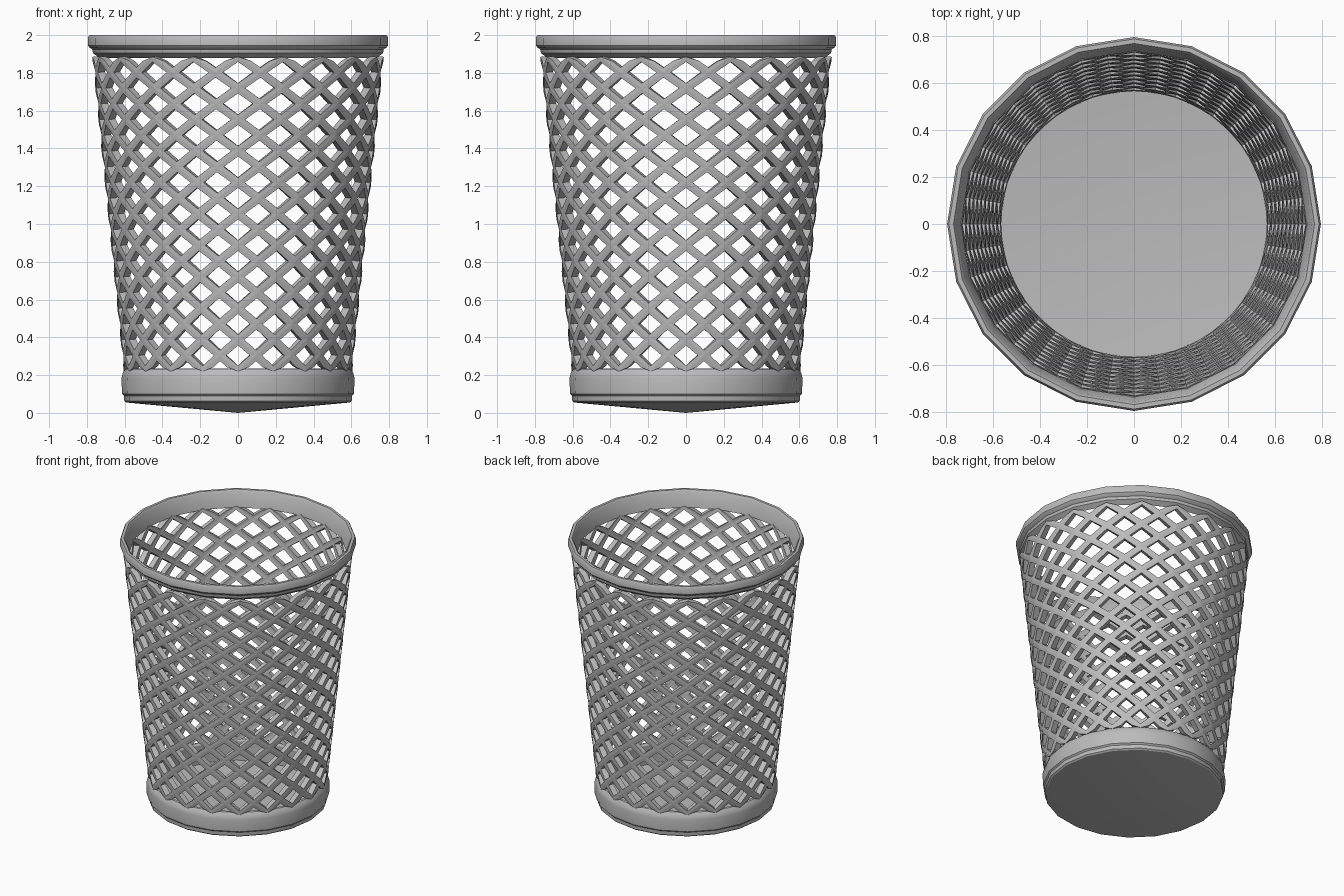
import bpy, bmesh, math
from mathutils import Vector

cube = bpy.data.objects.get("Cube")
if cube:
    bpy.data.objects.remove(cube, do_unlink=True)

SIDES = 20
ROWS = 20            # half-diamond rows in the lattice
Z_LOW, Z_HIGH = 0.22, 1.885
R_LOW, R_HIGH = 0.605, 0.772

grey = bpy.data.materials.new("grey_plastic")
grey.use_nodes = True
grey.diffuse_color = (0.5, 0.5, 0.5, 1)
grey.node_tree.nodes["Principled BSDF"].inputs["Base Color"].default_value = (0.5, 0.5, 0.5, 1)


def make_object(name, bm):
    bmesh.ops.recalc_face_normals(bm, faces=bm.faces)
    mesh = bpy.data.meshes.new(name)
    bm.to_mesh(mesh)
    bm.free()
    mesh.materials.append(grey)
    obj = bpy.data.objects.new(name, mesh)
    bpy.context.collection.objects.link(obj)
    return obj


def lathe(name, profile, closed):
    """Spin a (radius, height) profile around the z axis."""
    bm = bmesh.new()
    verts = [bm.verts.new((r, 0, z)) for r, z in profile]
    pairs = list(zip(verts, verts[1:]))
    if closed:
        pairs.append((verts[-1], verts[0]))
    edges = [bm.edges.new(p) for p in pairs]
    bmesh.ops.spin(bm, geom=verts + edges, cent=(0, 0, 0), axis=(0, 0, 1),
                   angle=math.tau, steps=SIDES)
    bmesh.ops.remove_doubles(bm, verts=bm.verts, dist=0.0005)
    obj = make_object(name, bm)
    bpy.ops.object.select_all(action='DESELECT')
    obj.select_set(True)
    bpy.context.view_layer.objects.active = obj
    bpy.ops.object.shade_smooth_by_angle(angle=math.radians(30))
    return obj


# Top rim: rolled lip with a sloping inner wall
lathe("top_rim", [
    (0.735, 1.88), (0.768, 1.905), (0.772, 1.925), (0.787, 1.935),
    (0.795, 1.945), (0.795, 1.985), (0.787, 2.0), (0.768, 2.0),
    (0.757, 1.985)], True)

# Base cup: shallow pointed underside, rounded wall, thin floor
lathe("base_cup", [
    (0, 0), (0.592, 0.055), (0.602, 0.063), (0.604, 0.09), (0.614, 0.1),
    (0.617, 0.185), (0.61, 0.212), (0.595, 0.232), (0.582, 0.235),
    (0.572, 0.22), (0.57, 0.08), (0, 0.03)], False)

# Lattice wall: staggered rings of nodes joined into diamonds
bm = bmesh.new()
rings = []
for row in range(ROWS + 1):
    t = row / ROWS
    radius = R_LOW + (R_HIGH - R_LOW) * t
    z = Z_LOW + (Z_HIGH - Z_LOW) * t
    ring = []
    for i in range(SIDES):
        a = math.tau * (i + 0.5 * (row % 2)) / SIDES
        ring.append(bm.verts.new((radius * math.cos(a), radius * math.sin(a), z)))
    rings.append(ring)

for row in range(ROWS + 1):
    shift = row % 2
    for i in range(SIDES):
        left, right = rings[row][i], rings[row][(i + 1) % SIDES]
        mid = (i + shift) % SIDES
        corners = [left]
        if row > 0:
            corners.append(rings[row - 1][mid])
        corners.append(right)
        if row < ROWS:
            corners.append(rings[row + 1][mid])
        bm.faces.new(corners)

# Open every diamond, leaving the struts
bm.normal_update()
holes = list(bm.faces)
bmesh.ops.inset_individual(bm, faces=holes, thickness=0.022, use_even_offset=True)
bmesh.ops.delete(bm, geom=holes, context='FACES_ONLY')


# Remove the level strips at the ends so the edges zigzag
def is_level_end(edge):
    z1, z2 = (v.co.z for v in edge.verts)
    return abs(z1 - z2) < 1e-4 and (min(abs(z1 - Z_LOW), abs(z1 - Z_HIGH)) < 1e-4)


strips = [f for f in bm.faces if any(is_level_end(e) for e in f.edges)]
bmesh.ops.delete(bm, geom=strips, context='FACES')
bmesh.ops.recalc_face_normals(bm, faces=bm.faces)
first = next(iter(bm.faces))
c = first.calc_center_median()
if first.normal.dot(Vector((c.x, c.y, 0))) < 0:
    bmesh.ops.reverse_faces(bm, faces=bm.faces)
lattice = make_object("lattice_wall", bm)
solid = lattice.modifiers.new("strut_depth", 'SOLIDIFY')
solid.thickness = 0.04
solid.offset = -1
